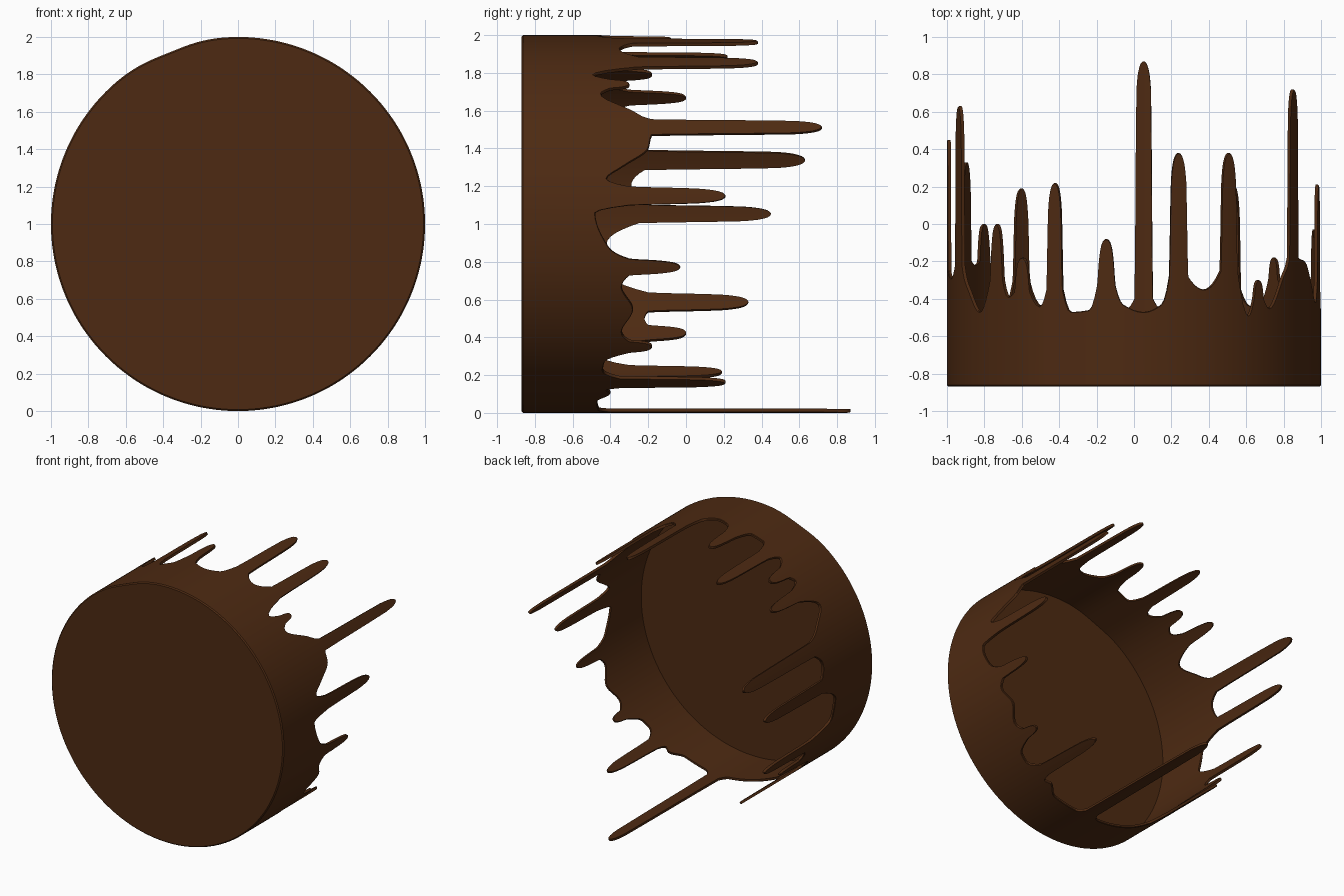
import bpy, bmesh, math

if "Cube" in bpy.data.objects:
    bpy.data.objects.remove(bpy.data.objects["Cube"])

BACK, FLOOR, THICK = -0.87, 0.018, 0.018   # closed end, disc thickness, wall thickness

# drips: angle round the rim (deg), tip y, half width, y where the drip leaves the rim
drips = [
    (8.6, .21, .05, -.30), (31, .72, .047, -.18), (48, -.30, .035, -.40),
    (59.3, .38, .052, -.25), (76.1, .38, .052, -.28), (98.6, -.08, .05, -.33),
    (115.5, .22, .047, -.35), (126.9, -.18, .05, -.36), (137.5, 0, .05, -.30),
    (160, .63, .055, -.22), (176.9, .45, .05, -.25), (204.8, .33, .055, -.20),
    (215.8, 0, .05, -.20), (232.5, .19, .052, -.30), (273, .87, .05, -.40),
    (302.3, .21, .047, -.35), (319.2, -.18, .04, -.30), (346.7, -.03, .045, -.30),
]
# rim between the drips: angle, y
valleys = [
    (3.4, -.48), (13.9, -.42), (18, -.33), (23.6, -.2), (36.9, -.28), (43.6, -.45),
    (52.2, -.49), (68, -.35), (81.5, -.43), (87, -.47), (93.4, -.43), (104, -.46),
    (110, -.47), (120.5, -.44), (132.3, -.39), (145.5, -.47), (152, -.36), (168, -.29),
    (186, -.42), (195, -.42), (210.6, -.22), (221, -.42), (226, -.44), (240, -.44),
    (250, -.47), (267, -.46), (279, -.46), (290, -.47), (295.8, -.40), (298.3, -.42),
    (309, -.44), (313, -.43), (325, -.34), (333, -.28), (340.5, -.34), (353, -.41),
]


def rim_points():
    pts = list(valleys)
    for a, tip, w, root in drips:
        w = math.degrees(w)
        length = tip - root
        drop = min(.15, .45 * length)
        pts.append((a, tip))
        for s in (-1, 1):
            for f, y in ((.3, tip - .08 * drop), (.55, tip - .33 * drop),
                         (.78, tip - drop), (1, root)):
                pts.append((a + s * f * w, y))
    return sorted(pts)


def smooth_rim(pts):
    """Monotone cubic interpolation round the closed rim."""
    n = len(pts)
    step = [(pts[(i + 1) % n][0] - pts[i][0]) % 360 for i in range(n)]
    slope = [(pts[(i + 1) % n][1] - pts[i][1]) / step[i] for i in range(n)]
    tan = []
    for i in range(n):
        p, q = slope[i - 1], slope[i]
        tan.append(2 * p * q / (p + q) if p * q > 0 else 0)
    out = []
    for i in range(n):
        h, y0, y1 = step[i], pts[i][1], pts[(i + 1) % n][1]
        m0, m1 = tan[i] * h, tan[(i + 1) % n] * h
        count = max(3, math.ceil(h / 1.2))
        for k in range(count):
            t = k / count
            y = ((2*t**3 - 3*t**2 + 1) * y0 + (t**3 - 2*t**2 + t) * m0
                 + (3*t**2 - 2*t**3) * y1 + (t**3 - t**2) * m1)
            out.append((pts[i][0] + t * h, y))
    return out


# icing shell: closed disc, thin wall and drips
bm = bmesh.new()
rows = []
for a, edge in smooth_rim(rim_points()):
    r = 1 - .012 * math.exp(-((a - 112) / 9) ** 2)   # slight flat on the upper left
    c, s = math.cos(math.radians(a)), math.sin(math.radians(a))
    section = ((r - .008, BACK), (r, BACK + .008), (r, edge - .004), (r - .004, edge),
               (r - THICK, edge), (r - THICK, BACK + FLOOR))
    rows.append([bm.verts.new((q * c, y, 1 + q * s)) for q, y in section])
for i, row in enumerate(rows):
    nxt = rows[(i + 1) % len(rows)]
    for j in range(len(row) - 1):
        bm.faces.new((row[j], row[j + 1], nxt[j + 1], nxt[j]))
bm.faces.new([row[0] for row in rows])
bm.faces.new([row[-1] for row in reversed(rows)])
bmesh.ops.recalc_face_normals(bm, faces=bm.faces)
mesh = bpy.data.meshes.new("dripping_icing")
bm.to_mesh(mesh)
bm.free()
icing = bpy.data.objects.new("dripping_icing", mesh)
bpy.context.collection.objects.link(icing)

# chocolate colour
mat = bpy.data.materials.new("chocolate")
mat.diffuse_color = (.075, .023, .006, 1)
mat.use_nodes = True
mat.node_tree.nodes["Principled BSDF"].inputs["Base Color"].default_value = mat.diffuse_color
mesh.materials.append(mat)

bpy.context.view_layer.objects.active = icing
icing.select_set(True)
bpy.ops.object.shade_smooth_by_angle(angle=math.radians(35))
